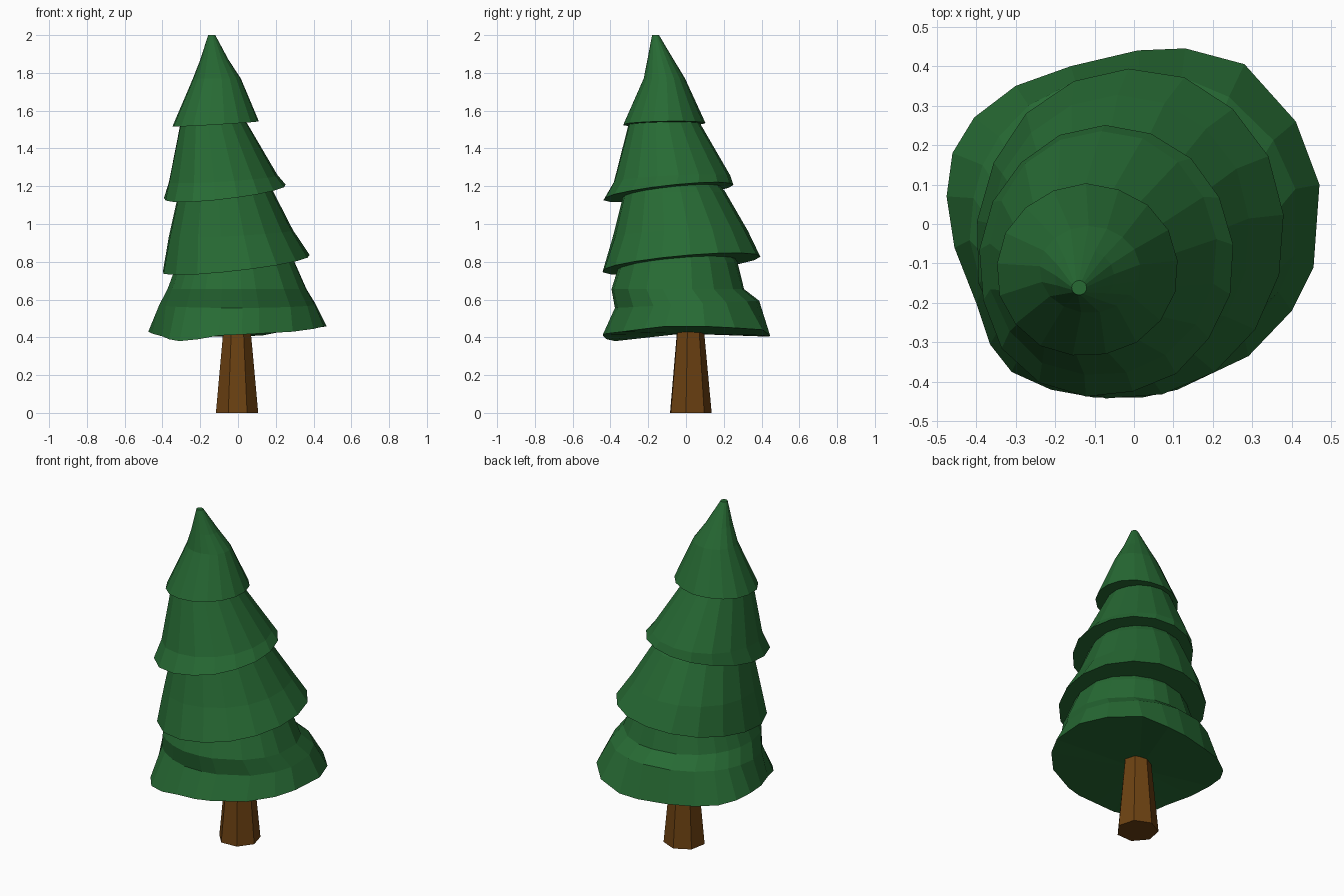
import bpy, bmesh, math, random

if "Cube" in bpy.data.objects:
    bpy.data.objects.remove(bpy.data.objects["Cube"])

random.seed(4)


def material(name, rgb):
    m = bpy.data.materials.new(name)
    m.diffuse_color = (*rgb, 1)
    m.use_nodes = True
    m.node_tree.nodes["Principled BSDF"].inputs["Base Color"].default_value = m.diffuse_color
    return m


GREEN = material("pine green", (0.02, 0.145, 0.034))
BROWN = material("bark brown", (0.15, 0.053, 0.006))


def ring(angles, z, x0, x1, y0, y1, tx=0, ty=0, bulge=0.06, jitter=0.008):
    """Oval ring fitted to its extents, tilted by tx/ty, fuller at front left."""
    cx, cy, pts = (x0 + x1) / 2, (y0 + y1) / 2, []
    for a in angles:
        k = 1 + bulge * max(0, math.cos(a + math.radians(135))) ** 4
        k += random.uniform(-jitter, jitter)
        dx, dy = k * math.cos(a) * (x1 - x0) / 2, k * math.sin(a) * (y1 - y0) / 2
        pts.append((cx + dx, cy + dy, z + tx * dx + ty * dy))
    return pts


def loft(name, rings, mat):
    """Flat-faced closed skin through rings that share a point count."""
    bm = bmesh.new()
    rows = [[bm.verts.new(p) for p in r] for r in rings]
    n = len(rows[0])
    for lo, hi in zip(rows, rows[1:]):
        for i in range(n):
            j = (i + 1) % n
            bm.faces.new((lo[i], lo[j], hi[j], hi[i]))
    for row in (rows[0], rows[-1]):
        c = bm.verts.new([sum(v.co[k] for v in row) / n for k in range(3)])
        for i in range(n):
            bm.faces.new((row[i], row[(i + 1) % n], c))
    bmesh.ops.recalc_face_normals(bm, faces=bm.faces)
    me = bpy.data.meshes.new(name)
    bm.to_mesh(me)
    bm.free()
    me.materials.append(mat)
    bpy.context.collection.objects.link(bpy.data.objects.new(name, me))


# Tapered seven-sided trunk
seven = [math.radians(-62 + i * 360 / 7) for i in range(7)]
loft("trunk", [[(-0.006 + r * math.cos(a), 0.021 + r * math.sin(a), z) for a in seven]
               for r, z in ((0.115, 0), (0.074, 0.44))], BROWN)

# Bottom skirt: uneven rim, then a stepped ledge
rim = [(.47, .1, .458), (.41, .26, .45), (.28, .405, .44), (.13, .445, .41),
       (.01, .44, .405), (-.16, .4, .405), (-.3, .35, .41), (-.405, .27, .415),
       (-.46, .18, .425), (-.475, .07, .43), (-.455, -.06, .42), (-.4, -.2, .405),
       (-.365, -.305, .39), (-.31, -.375, .38), (-.21, -.42, .39), (-.1, -.44, .41),
       (.02, -.44, .415), (.11, -.42, .42), (.29, -.335, .43), (.4, -.22, .445),
       (.455, -.11, .458)]
angles = [math.atan2(y, x) for x, y, z in rim]
loft("bottom_branches", [
    rim,
    ring(angles, .575, -.41, .42, -.37, .39, 0, .05),
    ring(angles, .655, -.37, .37, -.39, .31),
    ring(angles, .80, -.315, .305, -.345, .27),
    ring(angles, .92, -.25, .24, -.28, .2)], GREEN)

# Upper skirts, each leaning further to the front left
even = [2 * math.pi * (i + 0.3) / 17 for i in range(17)]
skirts = {
    "lower_middle_branches": [
        (.79, -.395, .382, -.44, .395, .11, .09),
        (.95, -.365, .295, -.38, .33, .05, .04),
        (1.17, -.31, .187, -.325, .21),
        (1.30, -.25, .1, -.26, .1)],
    "upper_middle_branches": [
        (1.17, -.387, .252, -.432, .25, .11, .11),
        (1.24, -.365, .21, -.38, .235, .06, .05),
        (1.53, -.305, .05, -.3, .075),
        (1.64, -.24, -.02, -.24, 0)],
    "top_branches": [
        (1.53, -.347, .112, -.335, .102, .06, .02, .02),
        (1.77, -.24, .015, -.225, -.005, 0, 0, 0),
        (1.87, -.2, -.05, -.205, -.065, 0, 0, 0),
        (2.0, -.158, -.12, -.18, -.143, 0, 0, 0)],
}
for name, rows in skirts.items():
    loft(name, [ring(even, *r) for r in rows], GREEN)
